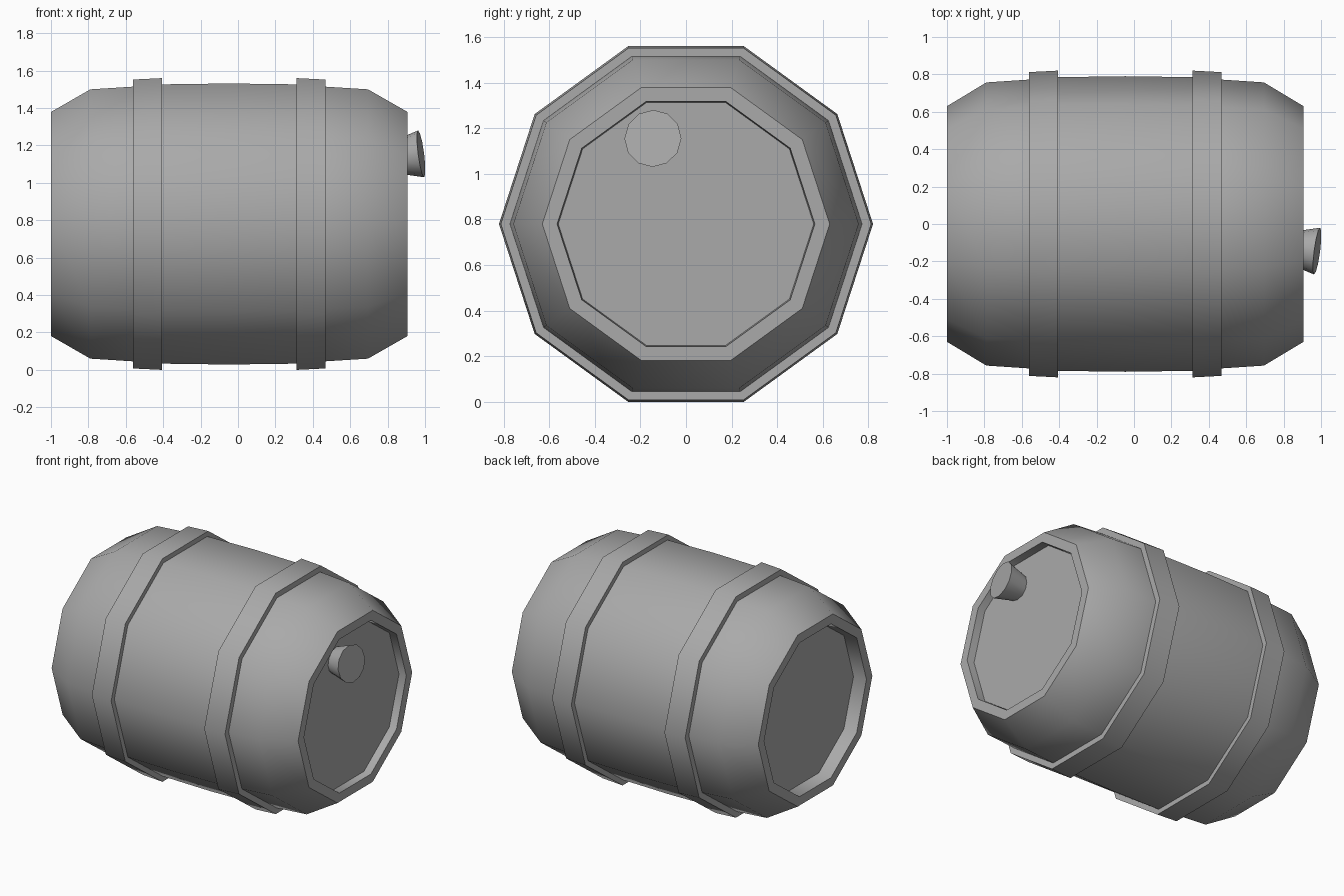
import bpy, bmesh, math
from mathutils import Matrix, Vector

old = bpy.data.objects.get("Cube")
if old:
    bpy.data.objects.remove(old, do_unlink=True)

grey = bpy.data.materials.new("plain_grey")
grey.use_nodes = True
COLOUR = (0.4, 0.4, 0.4, 1)
grey.diffuse_color = COLOUR
grey.node_tree.nodes["Principled BSDF"].inputs["Base Color"].default_value = COLOUR

MID_X, MID_Z = -0.047, 0.78


def turned(name, profile, sides, matrix, closed=False):
    """Turn (x, radius) points around the x axis; cap open ends or close the loop."""
    bm = bmesh.new()
    rings = []
    for x, r in profile:
        angles = [math.tau * i / sides for i in range(sides)]
        rings.append([bm.verts.new((x, r * math.cos(a), r * math.sin(a))) for a in angles])
    pairs = list(zip(rings, rings[1:]))
    if closed:
        pairs.append((rings[-1], rings[0]))
    else:
        bm.faces.new(rings[0])
        bm.faces.new(rings[-1])
    for a, b in pairs:
        for i in range(sides):
            j = (i + 1) % sides
            bm.faces.new((a[i], a[j], b[j], b[i]))
    bmesh.ops.recalc_face_normals(bm, faces=bm.faces)
    bm.transform(matrix)
    mesh = bpy.data.meshes.new(name)
    bm.to_mesh(mesh)
    bm.free()
    mesh.materials.append(grey)
    obj = bpy.data.objects.new(name, mesh)
    bpy.context.collection.objects.link(obj)
    bpy.ops.object.select_all(action="DESELECT")
    obj.select_set(True)
    bpy.context.view_layer.objects.active = obj
    bpy.ops.object.shade_smooth_by_angle(angle=math.radians(40))
    return obj


centre = Matrix.Translation((MID_X, 0, MID_Z))

# Barrel body with a recessed lid at each end
half = [(0.36, 0.785), (0.515, 0.772), (0.742, 0.757), (0.953, 0.63), (0.953, 0.565)]
left_end = half + [(0.90, 0.56)]
right_end = half + [(0.86, 0.555)]
body = [(-x, r) for x, r in reversed(right_end)] + [(0, 0.79)] + left_end
turned("barrel_body", body, 10, centre)

# Hoops, flaring towards the middle
for side, name in ((1, "left_hoop"), (-1, "right_hoop")):
    hoop = [(0.36, 0.77), (0.36, 0.82), (0.515, 0.812), (0.515, 0.76)]
    turned(name, [(side * x, r) for x, r in hoop], 10, centre, closed=True)

# Tapered stopper, tilted slightly up and forward
tilt = Vector((1, -0.13, 0.13)).to_track_quat("X", "Z").to_matrix().to_4x4()
turned("stopper", [(-0.15, 0.085), (0, 0.126)], 12,
       Matrix.Translation((0.979, -0.145, 1.155)) @ tilt)
